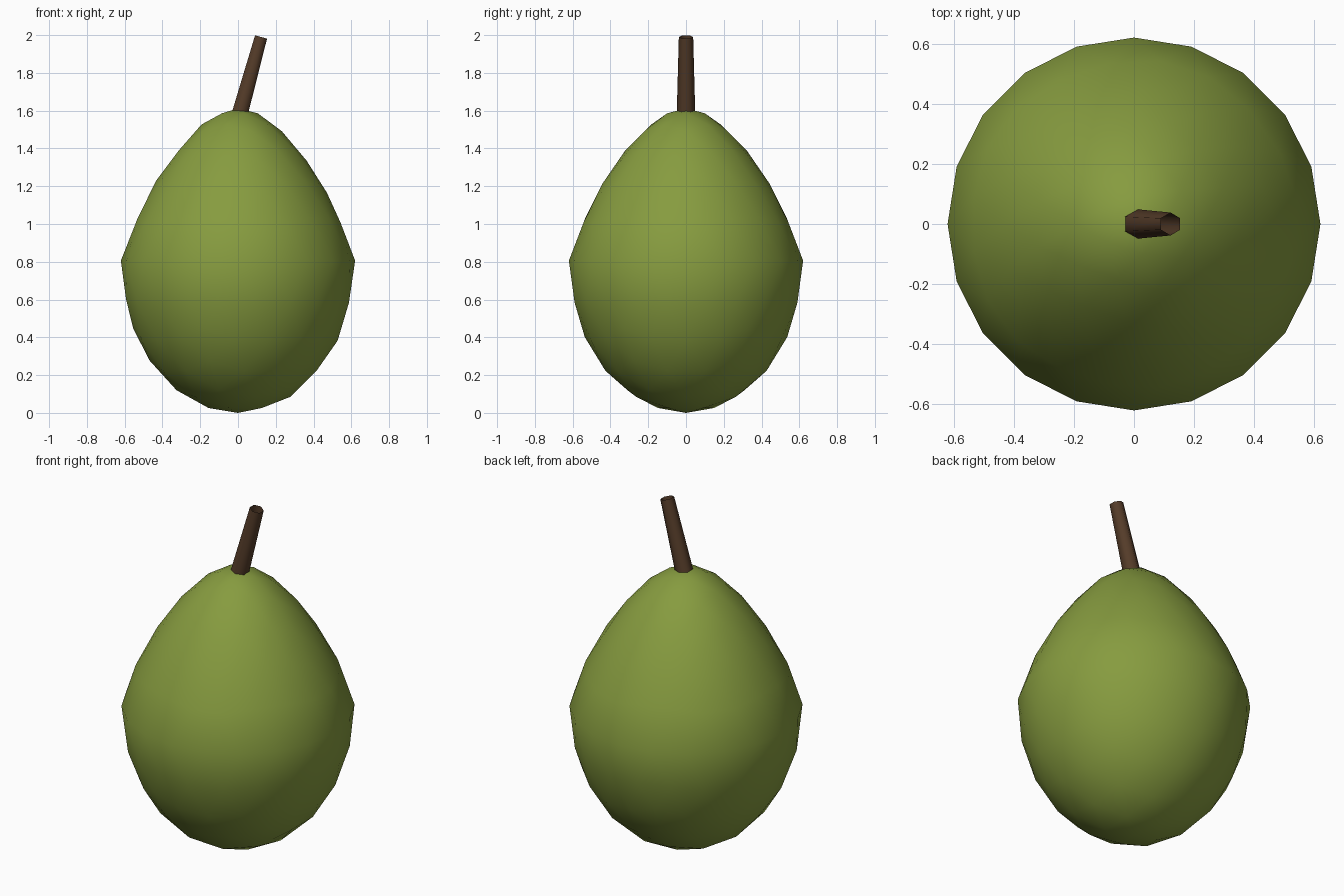
import bpy
from math import hypot
from mathutils import Vector

if "Cube" in bpy.data.objects:
    bpy.data.objects.remove(bpy.data.objects["Cube"])


def paint(obj, name, color):
    mat = bpy.data.materials.new(name)
    mat.diffuse_color = color
    mat.use_nodes = True
    mat.node_tree.nodes["Principled BSDF"].inputs["Base Color"].default_value = mat.diffuse_color
    obj.data.materials.append(mat)


# Fruit body: stretched icosphere whose upper half tapers towards the stem
WIDTH, HALF_HEIGHT, TAPER = 0.62, 0.806, 0.34
bpy.ops.mesh.primitive_ico_sphere_add(subdivisions=3, radius=1)
body = bpy.context.object
body.name = "fruit_body"
for v in body.data.vertices:
    u = v.co.z
    s = WIDTH * (1 - TAPER * max(u, 0))
    v.co = (v.co.x * s, v.co.y * s, HALF_HEIGHT * (1 + u))
bpy.ops.object.shade_smooth()
paint(body, "green_skin", (0.24, 0.33, 0.05, 1))

# Stem: leaning, slightly tapered six-sided open tube
base, tip = Vector((0.010, 0, 1.585)), Vector((0.122, 0, 1.99))
axis = tip - base
bpy.ops.mesh.primitive_cone_add(
    vertices=6, radius1=0.049, radius2=0.038, depth=axis.length,
    end_fill_type='NOTHING', location=(base + tip) / 2,
    rotation=axis.to_track_quat('Z', 'Y').to_euler())
stem = bpy.context.object
stem.name = "stem"
# Keep the cross-section corners on the front and back of the stem
stem.rotation_euler = Vector((0, 0, 1)).rotation_difference(axis).to_euler()
bpy.ops.object.shade_smooth()
paint(stem, "brown_stem", (0.09, 0.045, 0.022, 1))
